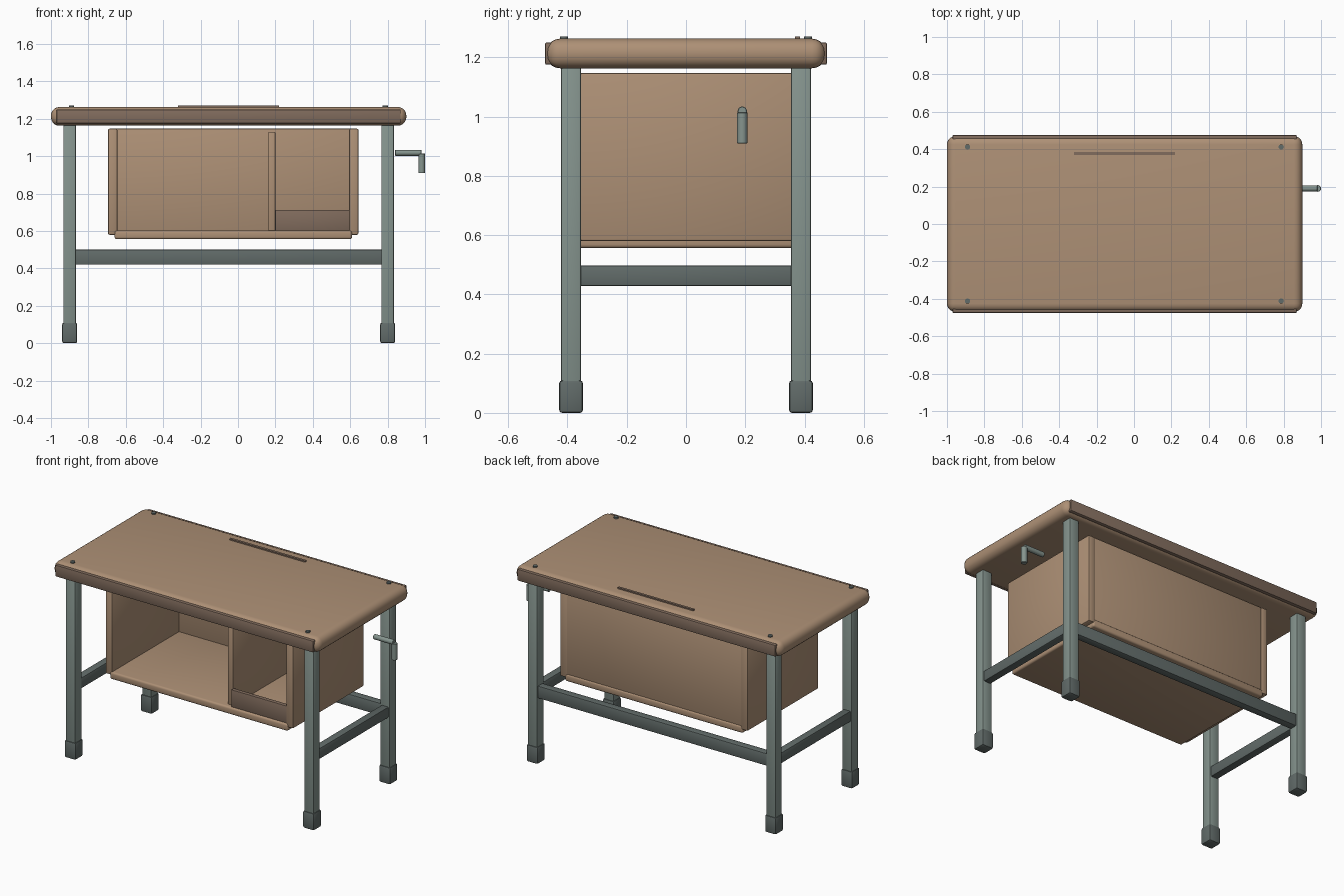
import bpy, math

if "Cube" in bpy.data.objects:
    bpy.data.objects.remove(bpy.data.objects["Cube"])


def material(name, rgb):
    m = bpy.data.materials.new(name)
    m.diffuse_color = (*rgb, 1)
    m.use_nodes = True
    m.node_tree.nodes["Principled BSDF"].inputs["Base Color"].default_value = m.diffuse_color
    return m


WOOD = material("light wood", (0.42, 0.28, 0.18))
TRIM = material("dark wood", (0.22, 0.15, 0.11))
STEEL = material("grey green metal", (0.235, 0.296, 0.27))
DARK = material("dark metal", (0.12, 0.147, 0.141))


def finish(ob, name, mat, bevel, segments):
    ob.name = name
    ob.data.materials.append(mat)
    bpy.ops.object.transform_apply(location=False, rotation=True, scale=True)
    if bevel:
        b = ob.modifiers.new("rounded edges", 'BEVEL')
        b.width, b.segments, b.limit_method = bevel, segments, 'ANGLE'
        b.angle_limit = math.radians(50)
        bpy.ops.object.modifier_apply(modifier=b.name)
    bpy.ops.object.shade_smooth_by_angle(angle=math.radians(35))
    return ob


def box(name, x, y, z, mat, bevel=0.0, segments=2):
    """Box from (min, max) ranges."""
    lo, hi = zip(x, y, z)
    bpy.ops.mesh.primitive_cube_add(size=1, location=[(a + b) / 2 for a, b in zip(lo, hi)])
    ob = bpy.context.object
    ob.scale = [b - a for a, b in zip(lo, hi)]
    return finish(ob, name, mat, bevel, segments)


def rod(name, loc, radius, length, mat, rot=(0, 0, 0), bevel=0.0):
    bpy.ops.mesh.primitive_cylinder_add(vertices=16, radius=radius, depth=length,
                                        location=loc, rotation=rot)
    return finish(bpy.context.object, name, mat, bevel, 1)


# Tabletop with edge strips front and back
box("tabletop", (-1.0, 0.90), (-0.47, 0.47), (1.163, 1.263), WOOD, 0.045, 5)
for s, side in ((-1, "front"), (1, "back")):
    y0, y1 = sorted((s * 0.44, s * 0.476))
    box(side + "_edge_strip", (-0.97, 0.87), (y0, y1), (1.175, 1.25), TRIM, 0.006)

# Pencil slot and corner screws
box("pencil_slot", (-0.32, 0.22), (0.368, 0.384), (1.258, 1.271), TRIM)
for x in (-0.89, 0.787):
    for y in (-0.412, 0.412):
        rod("screw", (x, y, 1.26), 0.014, 0.022, DARK)

# Legs, feet and side stretchers
for x, side in ((-0.90, "left"), (0.80, "right")):
    for y, end in ((-0.388, "front"), (0.388, "back")):
        box(f"{end}_{side}_leg", (x - 0.034, x + 0.034), (y - 0.034, y + 0.034),
            (0.05, 1.168), STEEL, 0.008)
        box(f"{end}_{side}_foot", (x - 0.04, x + 0.04), (y - 0.04, y + 0.04),
            (0, 0.11), DARK, 0.01)
    box(side + "_stretcher", (x - 0.025, x + 0.025), (-0.37, 0.37), (0.428, 0.497), DARK, 0.006)
box("back_stretcher", (-0.88, 0.78), (0.363, 0.413), (0.42, 0.50), DARK, 0.006)

# Open-front cabinet under the top
for x0, side in ((-0.695, "left"), (0.594, "right")):
    box(side + "_cabinet_panel", (x0, x0 + 0.05), (-0.36, 0.365), (0.58, 1.147), WOOD, 0.008)
box("cabinet_bottom", (-0.66, 0.61), (-0.366, 0.366), (0.556, 0.603), WOOD, 0.012, 3)
box("cabinet_back", (-0.66, 0.61), (0.32, 0.36), (0.585, 1.147), WOOD, 0.004)
box("cabinet_divider", (0.162, 0.20), (-0.335, 0.34), (0.59, 1.13), WOOD, 0.004)
box("shelf_lip", (0.20, 0.597), (-0.355, -0.328), (0.60, 0.713), TRIM, 0.004)

# Crank on the right side
rod("crank_shaft", (0.91, 0.19, 1.018), 0.016, 0.14, STEEL, (0, math.pi / 2, 0), 0.002)
rod("crank_handle", (0.982, 0.19, 0.962), 0.018, 0.105, STEEL, bevel=0.002)
